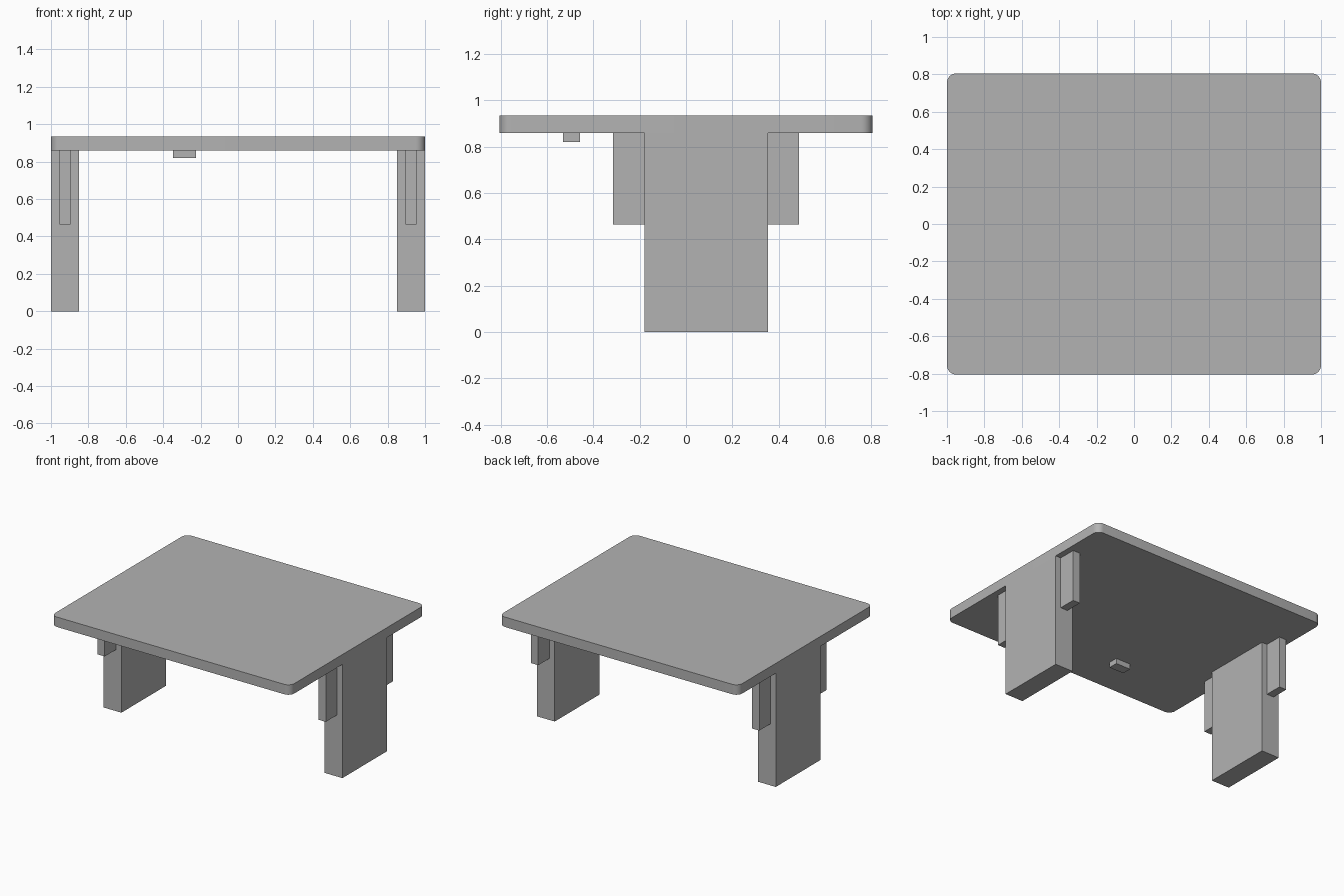
import bpy
import bmesh

default = bpy.data.objects.get("Cube")
if default:
    bpy.data.objects.remove(default, do_unlink=True)

# Single plain grey finish
grey = bpy.data.materials.new("plain_grey")
grey.use_nodes = True
colour = (0.45, 0.45, 0.45, 1)
grey.diffuse_color = colour
grey.node_tree.nodes["Principled BSDF"].inputs["Base Color"].default_value = colour


def box(name, low, high, corner=0):
    """Box between two corners, with optionally rounded upright edges."""
    bm = bmesh.new()
    bmesh.ops.create_cube(bm, size=1)
    for v in bm.verts:
        v.co = [lo + (c + 0.5) * (hi - lo) for c, lo, hi in zip(v.co, low, high)]
    if corner:
        upright = [e for e in bm.edges
                   if abs(e.verts[0].co.z - e.verts[1].co.z) > 0.01]
        bmesh.ops.bevel(bm, geom=upright, offset=corner, segments=8,
                        profile=0.5, affect='EDGES')
    mesh = bpy.data.meshes.new(name)
    bm.to_mesh(mesh)
    bm.free()
    mesh.materials.append(grey)
    obj = bpy.data.objects.new(name, mesh)
    bpy.context.collection.objects.link(obj)
    return obj


TOP, UNDER = 0.935, 0.86
LEG_FRONT, LEG_BACK = -0.18, 0.355
BRACE_Z = 0.465

# Table top with rounded corners
table_top = box("table_top", (-1, -0.805, UNDER), (1, 0.805, TOP), corner=0.05)
bpy.context.view_layer.objects.active = table_top
table_top.select_set(True)
bpy.ops.object.shade_smooth_by_angle()

# Slab legs, each with a thin brace in front and behind
for side, s in (("left", 1), ("right", -1)):
    x = s * 0.925
    box(side + "_leg", (x - 0.075, LEG_FRONT, 0), (x + 0.075, LEG_BACK, UNDER))
    box(side + "_front_brace", (x - 0.03, -0.315, BRACE_Z), (x + 0.03, LEG_FRONT, UNDER))
    box(side + "_back_brace", (x - 0.03, LEG_BACK, BRACE_Z), (x + 0.03, 0.488, UNDER))

# Small block under the top
box("under_block", (-0.348, -0.53, 0.82), (-0.225, -0.457, UNDER))
